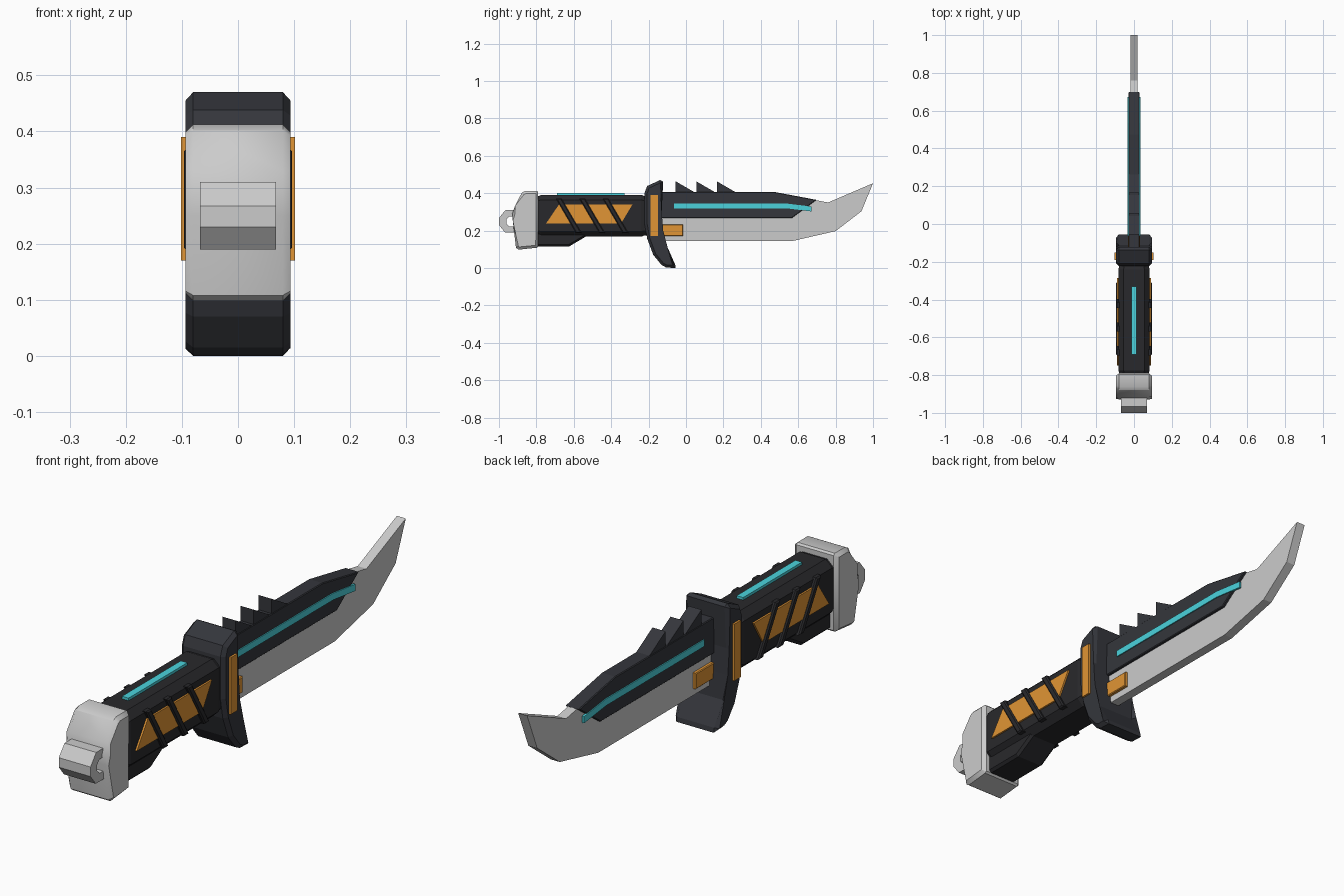
import bpy, bmesh, math

if "Cube" in bpy.data.objects:
    bpy.data.objects.remove(bpy.data.objects["Cube"])


def material(name, rgb):
    m = bpy.data.materials.new(name)
    m.diffuse_color = (*rgb, 1)
    m.use_nodes = True
    m.node_tree.nodes["Principled BSDF"].inputs["Base Color"].default_value = m.diffuse_color
    return m


DARK = material("dark_polymer", (0.035, 0.037, 0.045))
BLACK = material("black_grip", (0.022, 0.022, 0.025))
ORANGE = material("orange_inlay", (0.75, 0.30, 0.035))
CYAN = material("cyan_glow", (0.07, 0.65, 0.72))


def add_prism(bm, pts, x0, x1, bevel=0):
    """Extrude a (y, z) profile along x, optionally chamfering both rims."""
    a = [bm.verts.new((x0, y, z)) for y, z in pts]
    b = [bm.verts.new((x1, y, z)) for y, z in pts]
    caps = [bm.faces.new(a[::-1]), bm.faces.new(b)]
    for i in range(len(pts)):
        j = (i + 1) % len(pts)
        bm.faces.new((a[i], a[j], b[j], b[i]))
    if bevel:
        edges = [e for f in caps for e in f.edges]
        bmesh.ops.bevel(bm, geom=edges, offset=bevel, segments=1,
                        affect='EDGES', profile=0.5)


def finish(name, bm, mat=None, smooth=False):
    bmesh.ops.recalc_face_normals(bm, faces=bm.faces)
    me = bpy.data.meshes.new(name)
    bm.to_mesh(me)
    bm.free()
    ob = bpy.data.objects.new(name, me)
    bpy.context.collection.objects.link(ob)
    if mat:
        me.materials.append(mat)
    if smooth:
        bpy.ops.object.select_all(action='DESELECT')
        ob.select_set(True)
        bpy.context.view_layer.objects.active = ob
        bpy.ops.object.shade_smooth_by_angle(angle=math.radians(32))
    return ob


def prism(name, pts, half, mat=None, bevel=0, smooth=False):
    bm = bmesh.new()
    add_prism(bm, pts, -half, half, bevel)
    return finish(name, bm, mat, smooth)


def side_plates(name, profiles, inner, outer, mat, bevel=0):
    """Thin plates mirrored on both flanks."""
    bm = bmesh.new()
    for pts in profiles:
        add_prism(bm, pts, inner, outer, bevel)
        add_prism(bm, pts, -outer, -inner, bevel)
    return finish(name, bm, mat)


def rect(y0, y1, z0, z1):
    return [(y0, z0), (y1, z0), (y1, z1), (y0, z1)]


# Blade and dark spine
prism("blade", [(-0.15, 0.143), (0.565, 0.143), (0.80, 0.197), (0.938, 0.303),
                (1.0, 0.453), (0.76, 0.35), (0.69, 0.363), (0.50, 0.38),
                (-0.15, 0.38)], 0.019)
prism("blade_spine", [(-0.15, 0.266), (0.565, 0.266), (0.698, 0.364),
                      (0.475, 0.406), (-0.15, 0.406)], 0.03, DARK, 0.003)

# Saw teeth on the spine
bm = bmesh.new()
for y in (-0.055, 0.055, 0.165):
    add_prism(bm, [(y, 0.395), (y + 0.115, 0.395), (y + 0.095, 0.408),
                   (y, 0.463)], -0.028, 0.028)
finish("saw_teeth", bm, DARK)

# Glowing groove and orange block on the blade flanks
side_plates("blade_light", [[(-0.064, 0.319), (0.535, 0.319), (0.672, 0.302),
                             (0.672, 0.328), (0.535, 0.345), (-0.064, 0.345)]],
            0.025, 0.034, CYAN)
side_plates("ricasso_block", [rect(-0.13, -0.015, 0.17, 0.232)],
            0.01, 0.032, ORANGE, 0.003)

# Guard with orange inlays
prism("guard", [(-0.138, 0.47), (-0.208, 0.438), (-0.222, 0.40), (-0.222, 0.235),
                (-0.207, 0.155), (-0.175, 0.07), (-0.13, 0.015), (-0.105, 0.002),
                (-0.055, 0.0), (-0.058, 0.018), (-0.112, 0.105), (-0.122, 0.20),
                (-0.13, 0.30), (-0.122, 0.462)],
      0.094, DARK, 0.014)
side_plates("guard_inlay", [rect(-0.19, -0.15, 0.17, 0.39)], 0.085, 0.102, ORANGE)

# Octagonal grip, lofted along y with slightly narrowed ends
bm = bmesh.new()
rings = []
for y, s in ((-0.80, 0.95), (-0.785, 0.95), (-0.775, 1), (-0.24, 1), (-0.225, 0.95), (-0.20, 0.95)):
    sec = [(0.083, 0.085), (0.055, 0.112), (-0.055, 0.112), (-0.083, 0.085),
           (-0.083, -0.085), (-0.055, -0.112), (0.055, -0.112), (0.083, -0.085)]
    rings.append([bm.verts.new((x * s, y, 0.279 + z * s)) for x, z in sec])
bm.faces.new(rings[0])
bm.faces.new(rings[-1][::-1])
for p, q in zip(rings, rings[1:]):
    for i in range(8):
        j = (i + 1) % 8
        bm.faces.new((p[i], p[j], q[j], q[i]))
finish("grip", bm, BLACK)

# Heel swell under the grip
prism("grip_heel", [(-0.80, 0.115), (-0.625, 0.115), (-0.535, 0.168),
                    (-0.535, 0.19), (-0.80, 0.19)], 0.065, BLACK, 0.01)

# Grip inlays, diagonal ribs and top light
side_plates("grip_inlay", [[(-0.748, 0.238), (-0.347, 0.238), (-0.287, 0.338),
                            (-0.68, 0.338)]], 0.075, 0.09, ORANGE)
ribs = [[(y, 0.37), (y + 0.03, 0.37), (y + 0.137, 0.187), (y + 0.107, 0.187)]
        for y in (-0.695, -0.57, -0.445)]
side_plates("grip_ribs", ribs, 0.07, 0.096, BLACK, 0.005)
bm = bmesh.new()
add_prism(bm, rect(-0.69, -0.33, 0.38, 0.401), -0.014, 0.014)
finish("grip_light", bm, CYAN)

# Pommel and lanyard loop
prism("pommel", [(-0.79, 0.405), (-0.797, 0.412), (-0.86, 0.412), (-0.878, 0.402),
                 (-0.915, 0.33), (-0.929, 0.29), (-0.926, 0.25), (-0.909, 0.108),
                 (-0.895, 0.098), (-0.797, 0.108), (-0.79, 0.115)],
      0.094, None, 0.014, True)
prism("lanyard_loop", [(-0.90, 0.31), (-0.965, 0.31), (-1.0, 0.267), (-1.0, 0.23),
                       (-0.968, 0.19), (-0.90, 0.19), (-0.90, 0.222),
                       (-0.945, 0.222), (-0.96, 0.238), (-0.96, 0.26),
                       (-0.945, 0.276), (-0.90, 0.276)], 0.068)
